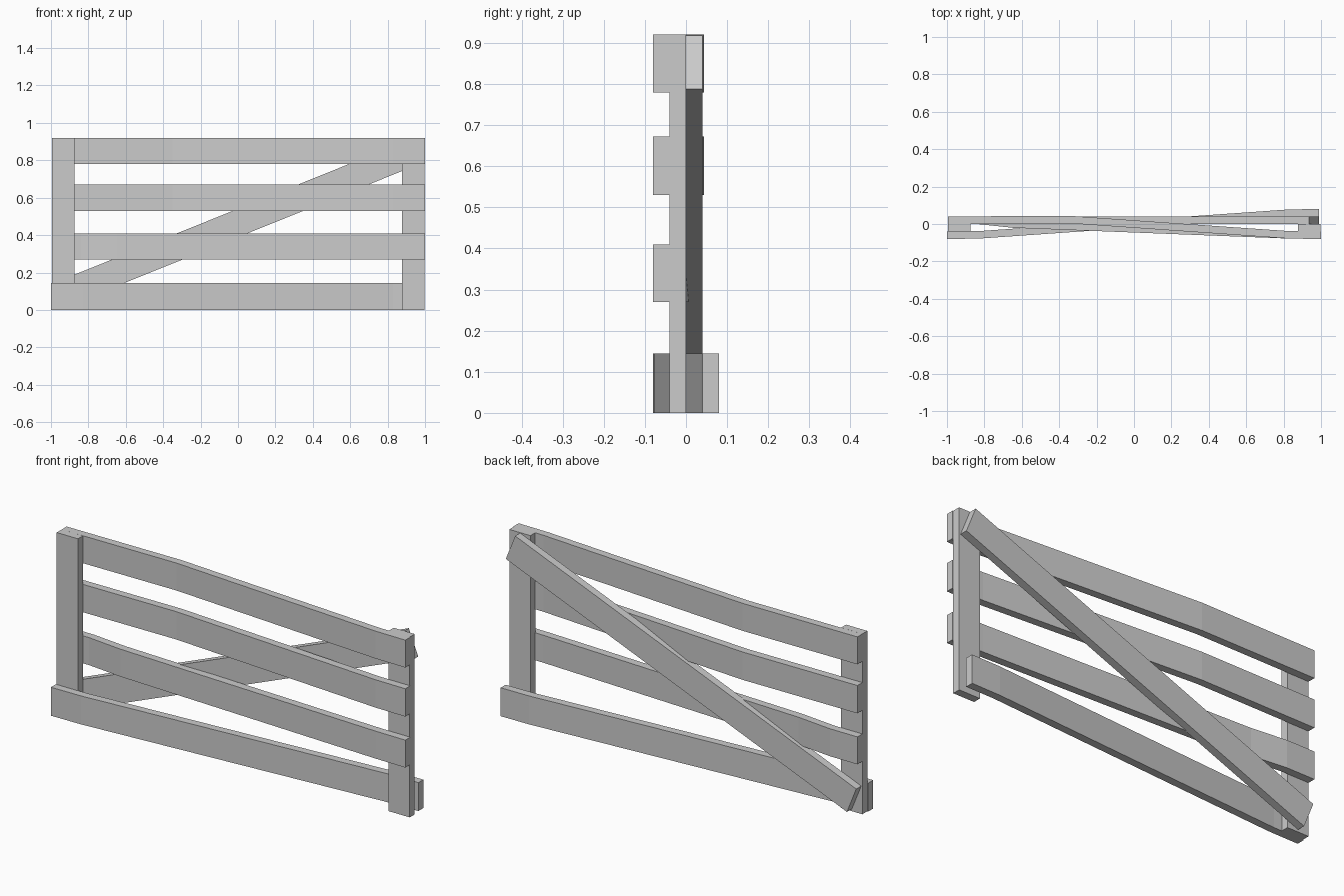
import bpy
import bmesh
import math
from mathutils import Matrix, Vector

cube = bpy.data.objects.get("Cube")
if cube:
    bpy.data.objects.remove(cube, do_unlink=True)

THICK = 0.04

grey = bpy.data.materials.new("plain_grey")
grey.use_nodes = True
colour = (0.6, 0.6, 0.6, 1)
grey.diffuse_color = colour
grey.node_tree.nodes["Principled BSDF"].inputs["Base Color"].default_value = colour


def finish(name, bm):
    bmesh.ops.recalc_face_normals(bm, faces=bm.faces)
    mesh = bpy.data.meshes.new(name)
    bm.to_mesh(mesh)
    bm.free()
    mesh.materials.append(grey)
    obj = bpy.data.objects.new(name, mesh)
    bpy.context.collection.objects.link(obj)
    return obj


def block(name, size, centre, tilt=0):
    bm = bmesh.new()
    bmesh.ops.create_cube(bm, size=1)
    bm.transform(Matrix.Translation(centre) @ Matrix.Rotation(-tilt, 4, "Y")
                 @ Matrix.Diagonal((*size, 1)))
    return finish(name, bm)


def bent_board(name, path, bottom, top):
    """Extrude a bent plan outline upward; path gives the front edge as (x, y)."""
    bm = bmesh.new()
    outline = path + [(x, y + THICK) for x, y in reversed(path)]
    face = bm.faces.new([bm.verts.new((x, y, bottom)) for x, y in outline])
    up = bmesh.ops.extrude_face_region(bm, geom=[face])["geom"]
    verts = [v for v in up if isinstance(v, bmesh.types.BMVert)]
    bmesh.ops.translate(bm, verts=verts, vec=Vector((0, 0, top - bottom)))
    return finish(name, bm)


# Upright posts
for name, x0, x1 in (("right_post", -0.995, -0.875), ("left_post", 0.878, 0.997)):
    block(name, (x1 - x0, THICK, 0.92), ((x0 + x1) / 2, -0.02, 0.46))

# Woven rails: behind one post, in front of the other
late_bend = [(-0.995, 0), (-0.35, 0.004), (0.83, -0.078), (1, -0.08)]
early_bend = [(-0.995, 0), (-0.84, 0), (-0.65, -0.02), (0.83, -0.078), (1, -0.08)]
bent_board("top_rail", late_bend, 0.78, 0.92)
bent_board("upper_middle_rail", late_bend, 0.53, 0.672)
bent_board("lower_middle_rail", early_bend, 0.27, 0.41)

# Bottom rail weaves the opposite way
bent_board("bottom_rail",
           [(-1, -0.08), (-0.83, -0.078), (-0.4, -0.048), (0.83, 0.038), (0.99, 0.04)],
           0, 0.145)

# Diagonal brace at the back
block("diagonal_brace", (2.075, THICK, 0.141), (0, 0.02, 0.465), math.radians(21.95))
